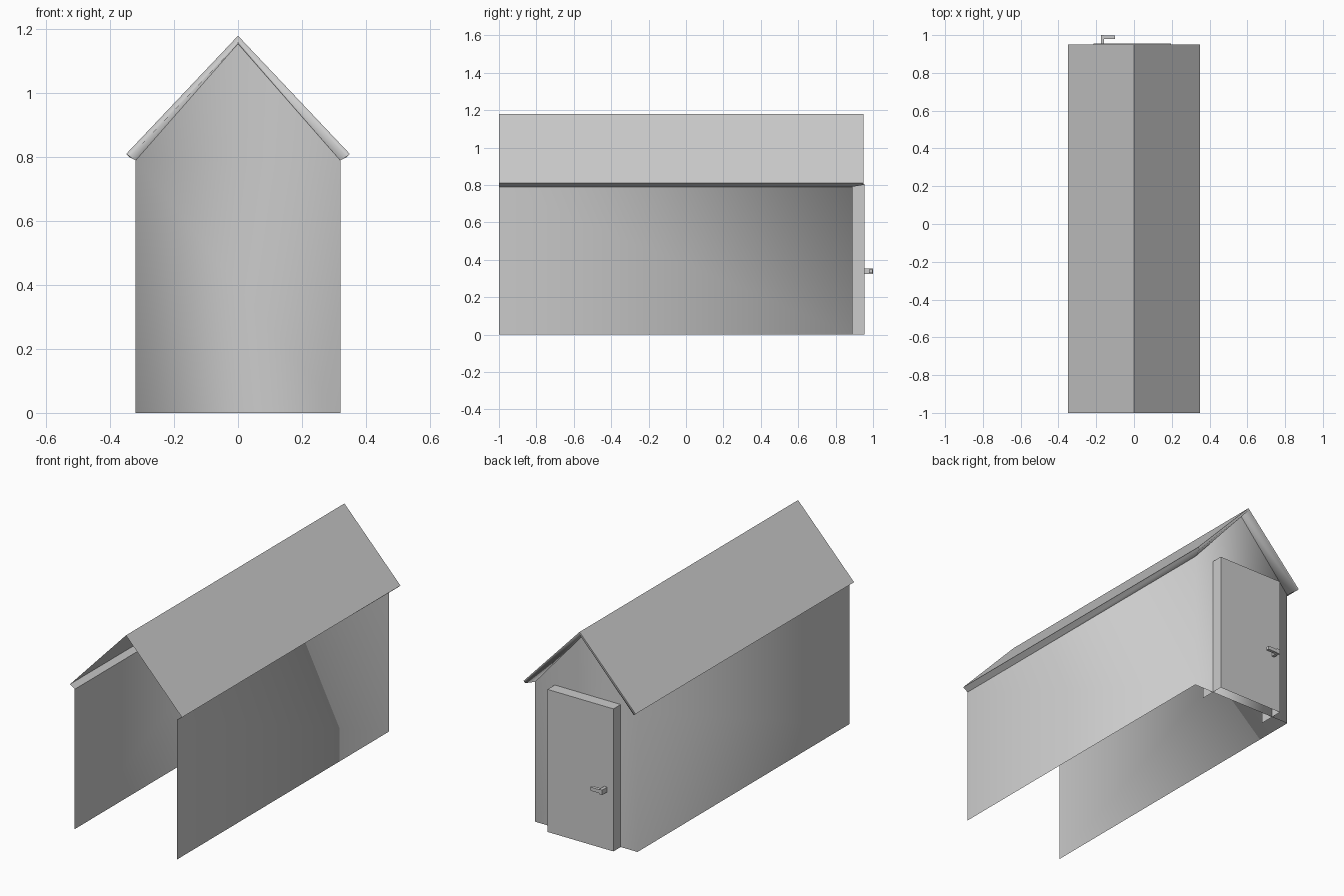
import bpy, bmesh

if "Cube" in bpy.data.objects:
    bpy.data.objects.remove(bpy.data.objects["Cube"])

FRONT, BACK, OVERHANG = -1.0, 0.89, 0.95


def make(name, verts, faces, smooth=False):
    mesh = bpy.data.meshes.new(name)
    mesh.from_pydata(verts, [], faces)
    bm = bmesh.new()
    bm.from_mesh(mesh)
    bmesh.ops.recalc_face_normals(bm, faces=bm.faces)
    bm.to_mesh(mesh)
    bm.free()
    for p in mesh.polygons:
        p.use_smooth = smooth
    ob = bpy.data.objects.new(name, mesh)
    bpy.context.collection.objects.link(ob)
    return ob


def box(name, x, y, z, skip=()):
    verts = [(a, b, c) for a in x for b in y for c in z]
    sides = {"left": (0, 1, 3, 2), "right": (4, 6, 7, 5), "front": (0, 4, 5, 1),
             "back": (2, 3, 7, 6), "bottom": (0, 2, 6, 4), "top": (1, 5, 7, 3)}
    return make(name, verts, [f for k, f in sides.items() if k not in skip])


def chevron(half, eave, ridge, y):
    return [(-half, y, eave), (0, y, ridge), (half, y, eave)]


# Open-fronted walls with the closed back gable
walls = make("walls",
             [(-0.32, FRONT, 0), (-0.32, FRONT, 0.79), (-0.32, BACK, 0), (-0.32, BACK, 0.79),
              (0, BACK, 1.155),
              (0.32, BACK, 0.79), (0.32, BACK, 0), (0.32, FRONT, 0.79), (0.32, FRONT, 0)],
             [(0, 2, 3, 1), (2, 6, 5, 4, 3), (6, 8, 7, 5)], smooth=True)

# Roof sheet, then rear rim and overhang underside, then folded eaves
rows = [chevron(0.35, 0.81, 1.18, FRONT), chevron(0.35, 0.81, 1.18, OVERHANG),
        chevron(0.34, 0.80, 1.165, OVERHANG), chevron(0.32, 0.79, 1.155, BACK)]
verts = [v for r in rows for v in r]
faces = [(3 * r + i, 3 * r + i + 1, 3 * r + i + 4, 3 * r + i + 3)
         for r in range(3) for i in range(2)]
verts += [(-0.32, FRONT, 0.79), (0.32, FRONT, 0.79)]
faces += [(0, 3, 6, 9, 12), (2, 13, 11, 8, 5)]
roof = make("roof", verts, faces, smooth=True)
bpy.context.view_layer.objects.active = roof
roof.select_set(True)
bpy.ops.object.shade_smooth_by_angle(angle=1.5)

# Back door: hollow panel set through the gable
box("door", (-0.215, 0.197), (0.807, 0.955), (0, 0.805), skip=("front", "bottom"))

# Door handle
box("handle_post", (-0.176, -0.158), (0.955, 1.0), (0.325, 0.353))
box("handle_bar", (-0.158, -0.10), (0.979, 0.997), (0.329, 0.349))
